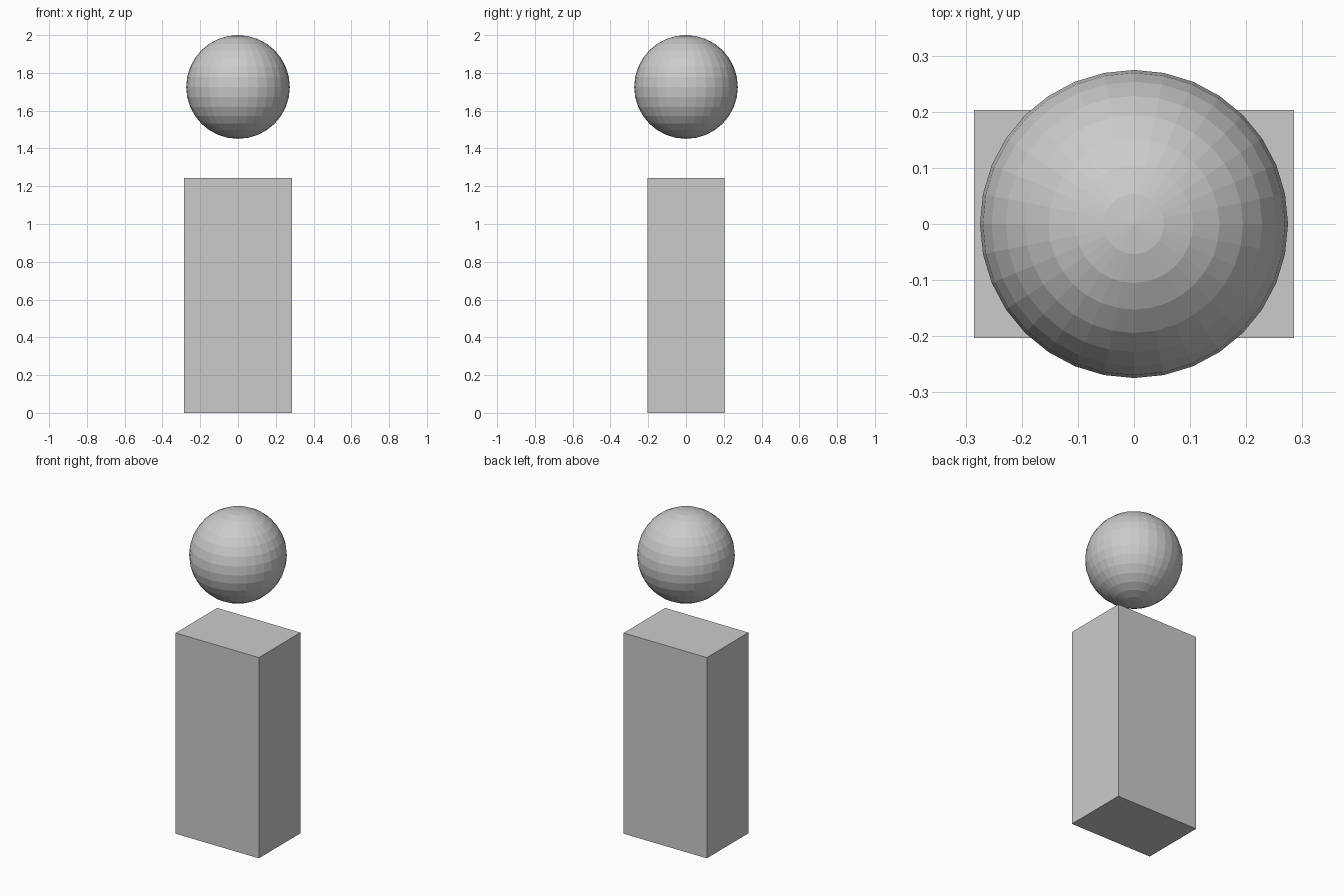
import bpy

if "Cube" in bpy.data.objects:
    bpy.data.objects.remove(bpy.data.objects["Cube"])

# Body: upright rectangular block
W, D, H = 0.57, 0.406, 1.243
bpy.ops.mesh.primitive_cube_add(size=1, location=(0, 0, H / 2))
body = bpy.context.object
body.name = "body_block"
body.scale = (W, D, H)
bpy.ops.object.transform_apply(location=False, rotation=False, scale=True)

# Head: faceted ball floating above the block
R = 0.2745
bpy.ops.mesh.primitive_uv_sphere_add(segments=32, ring_count=16, radius=R,
                                     location=(0, 0, 2 - R))
bpy.context.object.name = "head_ball"
bpy.ops.object.shade_flat()
